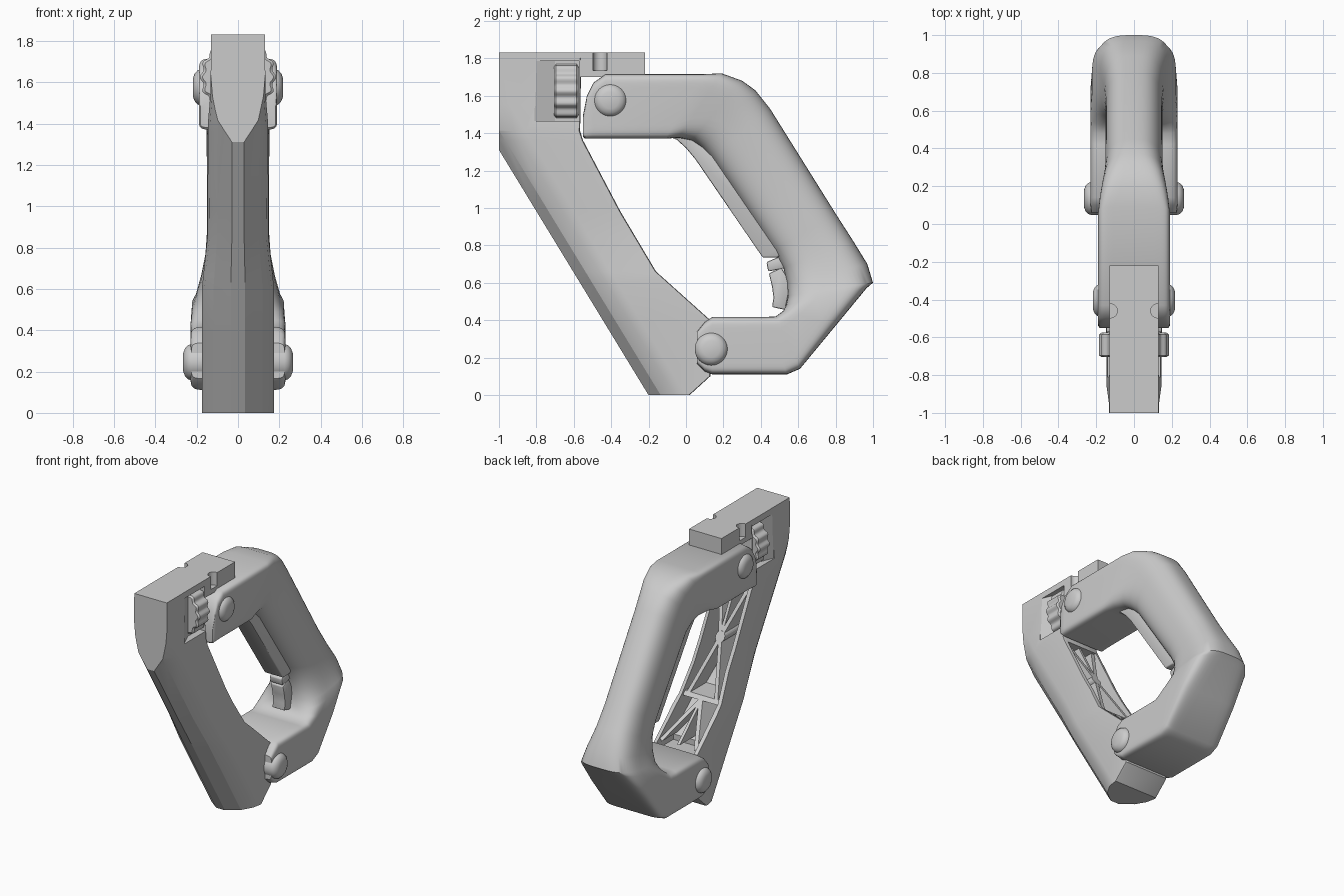
import bpy, bmesh, math
from math import sin, cos, pi, radians

if "Cube" in bpy.data.objects:
    bpy.data.objects.remove(bpy.data.objects["Cube"])


def loft(name, rings, smooth=None):
    """Skin a list of equal-sized 3D rings and cap both ends."""
    bm = bmesh.new()
    rs = [[bm.verts.new(p) for p in r] for r in rings]
    n = len(rs[0])
    for a, b in zip(rs, rs[1:]):
        for i in range(n):
            bm.faces.new((a[i], a[(i + 1) % n], b[(i + 1) % n], b[i]))
    bm.faces.new(rs[0])
    bm.faces.new(rs[-1])
    bmesh.ops.recalc_face_normals(bm, faces=bm.faces)
    me = bpy.data.meshes.new(name)
    bm.to_mesh(me)
    bm.free()
    ob = bpy.data.objects.new(name, me)
    bpy.context.collection.objects.link(ob)
    if smooth:
        shade(ob, smooth)
    return ob


def activate(ob):
    bpy.ops.object.select_all(action='DESELECT')
    ob.select_set(True)
    bpy.context.view_layer.objects.active = ob


def shade(ob, angle):
    activate(ob)
    bpy.ops.object.shade_smooth_by_angle(angle=radians(angle))


def box(name, x0, x1, y0, y1, z0, z1):
    return loft(name, [[(x0, y0, z), (x1, y0, z), (x1, y1, z), (x0, y1, z)] for z in (z0, z1)])


def plate(name, pts, w):
    """Side profile (y, z) extruded across x."""
    return loft(name, [[(x, y, z) for y, z in pts] for x in (-w, w)])


def modify(ob, kind, **kw):
    m = ob.modifiers.new(kind, kind)
    for k, v in kw.items():
        setattr(m, k, v)
    activate(ob)
    bpy.ops.object.modifier_apply(modifier=m.name)


def cut(cutter, *targets):
    cutter.hide_render = True
    for t in targets:
        modify(t, 'BOOLEAN', operation='DIFFERENCE', solver='EXACT', object=cutter)
    bpy.data.objects.remove(cutter)


def lerp(table, z):
    for (z0, v0), (z1, v1) in zip(table, table[1:]):
        if z <= z1:
            return v0 + (v1 - v0) * (z - z0) / (z1 - z0)
    return table[-1][1]


# Spine: faceted nose, straight sides, sloping rear edge
REAR = [(0, .02), (.10, .13), (.40, .13), (.66, -.16), (.98, -.35), (1.36, -.55), (1.41, -.566), (1.83, -.56)]
WIDTH = [(0, .175), (.6, .175), (.85, .148), (1.41, .145), (1.55, .133), (1.83, .13)]
NOSE = [(.2, 0), (.68, .065), (.93, .14), (1, .2)]
rings = []
for z in (0, .10, .40, .6, .66, .85, .98, 1.36, 1.41, 1.55, 1.83):
    f, r, w = -1 + (1.31 - z) * .61, lerp(REAR, z), lerp(WIDTH, z)
    half = [(u * w, f + d) for u, d in NOSE] + [(w, r - .005), (w - .012, r)]
    rings.append([(x, y, z) for x, y in half] + [(-x, y, z) for x, y in reversed(half)])
spine = loft("spine", rings)
cut(box("front_cutter", -.5, .5, -2, -1, 1, 2), spine)

# Open back of the spine
rings = []
for z in (.36, .40, .66, .85, .98, 1.34):
    r, w = lerp(REAR, z), lerp(WIDTH, z) - .025
    rings.append([(-w, r - .2, z), (w, r - .2, z), (w, r + .1, z), (-w, r + .1, z)])
cut(loft("cavity_cutter", rings), spine)

# Rail on top with two vertical notches
rail = box("top_rail", -.13, .13, -.6, -.22, 1.70, 1.83)
for s in (-1, 1):
    ring = [[(s * .125 + .037 * cos(a * pi / 12), -.46 + .037 * sin(a * pi / 12), z)
             for a in range(24)] for z in (1.735, 1.9)]
    cut(loft("notch_cutter", ring), rail)
    # Side pocket for the thumb wheel
    pocket = [(.135, -.81), (.09, -.70), (.09, -.57), (.3, -.57), (.3, -.81)]
    cut(loft("pocket_cutter", [[(s * x, y, z) for x, y in pocket] for z in (1.465, 1.785)]), spine, rail)
shade(spine, 22)
shade(rail, 30)

# Truss ribs inside the open back
def rib(x0, z0, x1, z1, t=.013):
    L = math.hypot(x1 - x0, z1 - z0)
    nx, nz = -(z1 - z0) / L * t, (x1 - x0) / L * t
    rings = []
    for x, z in ((x0, z0), (x1, z1)):
        rings.append([(x + s * nx, lerp(REAR, z + s * nz) - d, z + s * nz)
                      for s, d in ((-1, .02), (1, .02), (1, .22), (-1, .22))])
    loft("truss_rib", rings)


rib(-.14, .66, .14, .66)
rib(0, .42, 0, .66, .01)
rib(0, 1.02, 0, 1.34, .01)
for s in (-1, 1):
    rib(0, .65, s * .14, .42)
    rib(0, 1.02, s * .11, .67)
    rib(0, 1.02, s * .11, 1.34)
r = lerp(REAR, 1.02)
loft("truss_hub", [[(.036 * cos(a * pi / 12), r - d - .55 * .036 * sin(a * pi / 12), 1.02 + .036 * sin(a * pi / 12))
                    for a in range(24)] for d in (.018, .21)])

# Scalloped thumb wheel
rings = []
for y, k in ((-.705, .93), (-.695, 1), (-.585, 1), (-.575, .93)):
    rings.append([(k * (.177 + .008 * cos(16 * a)) * cos(a), y, 1.625 + k * (.177 + .008 * cos(16 * a)) * sin(a))
                  for a in (i * 2 * pi / 128 for i in range(128))])
loft("thumb_wheel", rings, 35)

# Handle: inner y, z / outer y, z / half width / squareness
HANDLE = [
    (-.55, 1.38, -.55, 1.50, .182, 10), (-.54, 1.37, -.53, 1.60, .19, 10),
    (-.50, 1.37, -.495, 1.67, .19, 10), (-.43, 1.37, -.43, 1.715, .19, 10),
    (-.11, 1.37, .09, 1.715, .19, 10), (-.04, 1.375, .19, 1.72, .182, 6),
    (.03, 1.36, .30, 1.68, .168, 4), (.08, 1.32, .37, 1.63, .158, 3),
    (.13, 1.265, .45, 1.53, .152, 2.6), (.47, .77, .80, .97, .15, 2.6),
    (.52, .68, .89, .83, .158, 2.7), (.54, .60, .97, .70, .18, 3),
    (.545, .53, 1.0, .60, .205, 3.2), (.535, .48, .965, .57, .222, 4),
    (.52, .45, .80, .37, .23, 6), (.48, .42, .61, .14, .23, 9),
    (.42, .417, .54, .11, .23, 10), (.14, .417, .14, .11, .23, 10),
    (.10, .39, .10, .125, .23, 10), (.06, .34, .06, .165, .225, 10)]


def power(v, e):
    return math.copysign(abs(v) ** e, v)


rings = []
for y0, z0, y1, z1, w, n in HANDLE:
    ring = []
    for i in range(48):
        a = 2 * pi * (i + .5) / 48
        u, v = power(cos(a), 2 / n), power(sin(a), 2 / n)
        t = .5 + v / 2
        ring.append((u * w, y0 + (y1 - y0) * t, z0 + (z1 - z0) * t))
    rings.append(ring)
loft("handle", rings, 38)

# Domed pivot pins
for name, y, z, h in (("upper_pin", -.405, 1.575, .218), ("lower_pin", .135, .245, .265)):
    prof = [(-h, .045), (-h + .008, .066), (-h + .022, .082), (-h + .04, .088)]
    prof += [(-x, rad) for x, rad in reversed(prof)]
    loft(name, [[(x, y + rad * cos(a * pi / 20), z + rad * sin(a * pi / 20)) for a in range(40)]
                for x, rad in prof], 40)

# Inner grip strip, latch and trigger
strip = plate("grip_strip", [(-.09, 1.38), (-.05, 1.365), (.0, 1.32), (.05, 1.26), (.41, .735), (.49, .735),
                             (.55, .80), (.2, 1.33), (.05, 1.42)], .075)
latch = plate("latch", [(.43, .71), (.50, .74), (.55, .73), (.54, .68), (.44, .66)], .05)
trigger = plate("trigger", [(.443, .65), (.51, .68), (.56, .60), (.53, .455), (.46, .47), (.468, .52), (.46, .58)], .05)
for ob in (strip, latch, trigger):
    modify(ob, 'BEVEL', width=.008, segments=2)
    shade(ob, 40)
